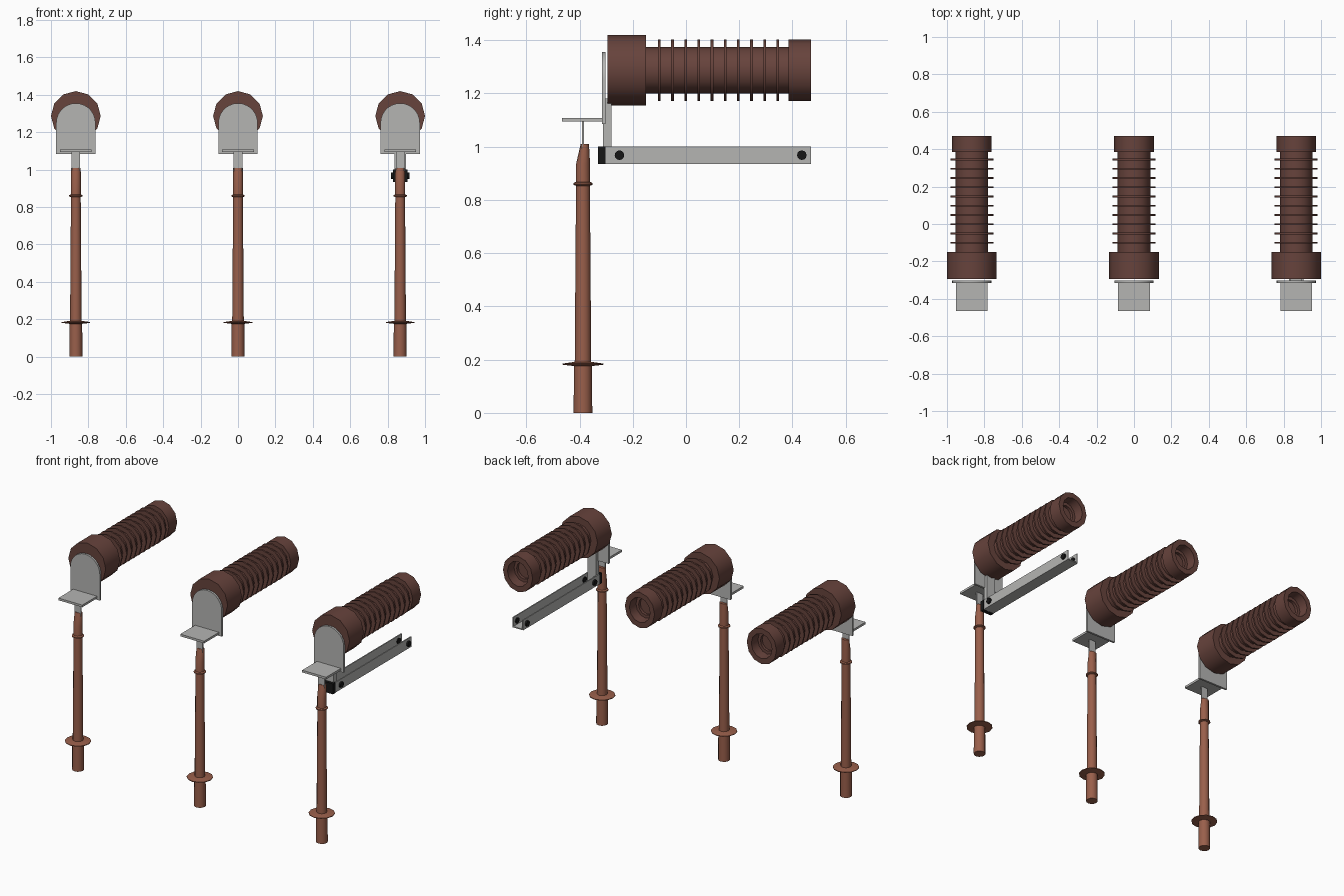
import bpy, bmesh, math
from mathutils import Matrix, Vector

if "Cube" in bpy.data.objects:
    bpy.data.objects.remove(bpy.data.objects["Cube"])


def material(name, col):
    m = bpy.data.materials.new(name)
    m.diffuse_color = (*col, 1)
    m.use_nodes = True
    m.node_tree.nodes["Principled BSDF"].inputs["Base Color"].default_value = m.diffuse_color
    return m


BROWN = material("brown porcelain", (0.135, 0.056, 0.045))
COPPER = material("terracotta", (0.32, 0.115, 0.07))
STEEL = material("grey steel", (0.46, 0.46, 0.45))
BLACK = material("black rubber", (0.008, 0.008, 0.008))


def finish(name, bm, mat, loc=(0, 0, 0), smooth=True):
    bmesh.ops.recalc_face_normals(bm, faces=bm.faces)
    me = bpy.data.meshes.new(name)
    bm.to_mesh(me)
    bm.free()
    ob = bpy.data.objects.new(name, me)
    bpy.context.collection.objects.link(ob)
    ob.location = loc
    me.materials.append(mat)
    if smooth:
        bpy.ops.object.select_all(action='DESELECT')
        ob.select_set(True)
        bpy.context.view_layer.objects.active = ob
        bpy.ops.object.shade_smooth_by_angle(angle=math.radians(40))
    return ob


def lathe(name, profile, n, mat, loc, axis='Z', squash=1.0):
    """Revolve (radius, height) pairs; the first and last rings are capped."""
    bm = bmesh.new()
    rings = []
    for r, h in profile:
        ring = []
        for i in range(n):
            a = 2 * math.pi * i / n
            u, v = r * math.sin(a) * squash, r * math.cos(a)
            ring.append(bm.verts.new((u, v, h) if axis == 'Z' else
                                     (u, h, v) if axis == 'Y' else (h, u, v)))
        rings.append(ring)
    for a, b in zip(rings, rings[1:]):
        for i in range(n):
            j = (i + 1) % n
            bm.faces.new((a[i], a[j], b[j], b[i]))
    bm.faces.new(rings[0])
    bm.faces.new(rings[-1])
    return finish(name, bm, mat, loc)


def box(name, x0, x1, y0, y1, z0, z1, mat):
    bm = bmesh.new()
    bmesh.ops.create_cube(bm, size=1)
    for v in bm.verts:
        v.co = Vector((x1 if v.co.x > 0 else x0,
                       y1 if v.co.y > 0 else y0,
                       z1 if v.co.z > 0 else z0))
    return finish(name, bm, mat, smooth=False)


def extrude_outline(name, pts, depth, mat, loc):
    bm = bmesh.new()
    f = bm.faces.new([bm.verts.new(p) for p in pts])
    out = bmesh.ops.extrude_face_region(bm, geom=[f])
    bmesh.ops.translate(bm, vec=depth,
                        verts=[g for g in out['geom'] if isinstance(g, bmesh.types.BMVert)])
    return finish(name, bm, mat, loc)


AXIS_Z, POST_Y = 1.287, -0.387
SPACING = 0.867

for k in (-1, 0, 1):
    X = k * SPACING
    tag = {-1: "left", 0: "middle", 1: "right"}[k]

    # Horizontal porcelain body with a large collar
    lathe("insulator_collar_" + tag, [(0.133, -0.295), (0.133, -0.15)],
          12, BROWN, (X, 0, AXIS_Z), 'Y')
    lathe("insulator_body_" + tag, [(0.087, -0.16), (0.087, 0.39)],
          12, BROWN, (X, 0, AXIS_Z), 'Y')
    # Thin sheds along the body
    for i in range(10):
        y = -0.1 + i * 0.0494
        lathe("shed_%s_%d" % (tag, i), [(0.085, y - 0.005), (0.115, y - 0.005),
                                        (0.115, y + 0.005), (0.085, y + 0.005)],
              12, BROWN, (X, 0, AXIS_Z), 'Y')
    # Hollow open end with a stepped recess
    lathe("insulator_mouth_" + tag,
          [(0.08, 0.385), (0.115, 0.385), (0.115, 0.47), (0.08, 0.47),
           (0.075, 0.41), (0.055, 0.41), (0.055, 0.392)],
          12, BROWN, (X, 0, AXIS_Z), 'Y', squash=0.92)

    # L bracket: round-topped upright plate and horizontal shelf
    arch = [(-0.105, 0, 1.085), (0.105, 0, 1.085)]
    arch += [(0.105 * math.cos(math.pi * i / 14), 0,
              1.25 + 0.105 * math.sin(math.pi * i / 14)) for i in range(15)]
    extrude_outline("bracket_plate_" + tag, arch, (0, 0.013, 0), STEEL, (X, -0.315, 0))
    box("bracket_shelf_" + tag, X - 0.085, X + 0.085, -0.465, -0.305, 1.094, 1.108, STEEL)
    # Flat steel strap between the shelf and the tube
    box("strap_" + tag, X - 0.023, X + 0.023, POST_Y - 0.004, POST_Y + 0.004, 0.98, 1.098, STEEL)

    # Upright tube with foot and flange
    lathe("tube_foot_" + tag, [(0.035, 0), (0.034, 0.18)], 12, COPPER, (X, POST_Y, 0))
    lathe("tube_flange_" + tag, [(0.035, 0.176), (0.077, 0.181), (0.077, 0.185), (0.03, 0.192)],
          12, COPPER, (X, POST_Y, 0))
    lathe("tube_" + tag, [(0.031, 0.18), (0.026, 0.86)], 12, COPPER, (X, POST_Y, 0))
    lathe("tube_ring_" + tag, [(0.026, 0.853), (0.036, 0.857), (0.036, 0.863), (0.026, 0.868)],
          12, COPPER, (X, POST_Y, 0))
    # Tube head, flattened towards the top at the front
    head = lathe("tube_head_" + tag, [(0.027, 0.86), (0.027, 0.93), (0.026, 1.01)],
                 12, COPPER, (X, POST_Y, 0))
    for v in head.data.vertices:
        if v.co.z > 1.0:
            v.co.y = 0.007 + v.co.y * 0.6

# Channel arm under the right-hand insulator, open at the top
X = SPACING
for s in (-1, 1):
    a, b = sorted((X + s * 0.031, X + s * 0.038))
    box("arm_side_%d" % s, a, b, -0.31, 0.47, 0.935, 1.0, STEEL)
    # Bolts through each side near both ends
    for y in (-0.25, 0.435):
        a, b = sorted((s * 0.025, s * 0.049))
        lathe("arm_bolt", [(0.018, a), (0.018, b)], 12, BLACK, (X, y, 0.968), 'X')
box("arm_base", X - 0.038, X + 0.038, -0.31, 0.47, 0.935, 0.942, STEEL)
box("arm_end_pad", X - 0.039, X + 0.039, -0.33, -0.303, 0.934, 1.001, BLACK)
# Hanger joining the arm to the bracket
box("arm_hanger", X - 0.031, X + 0.031, -0.311, -0.28, 0.94, 1.18, STEEL)
